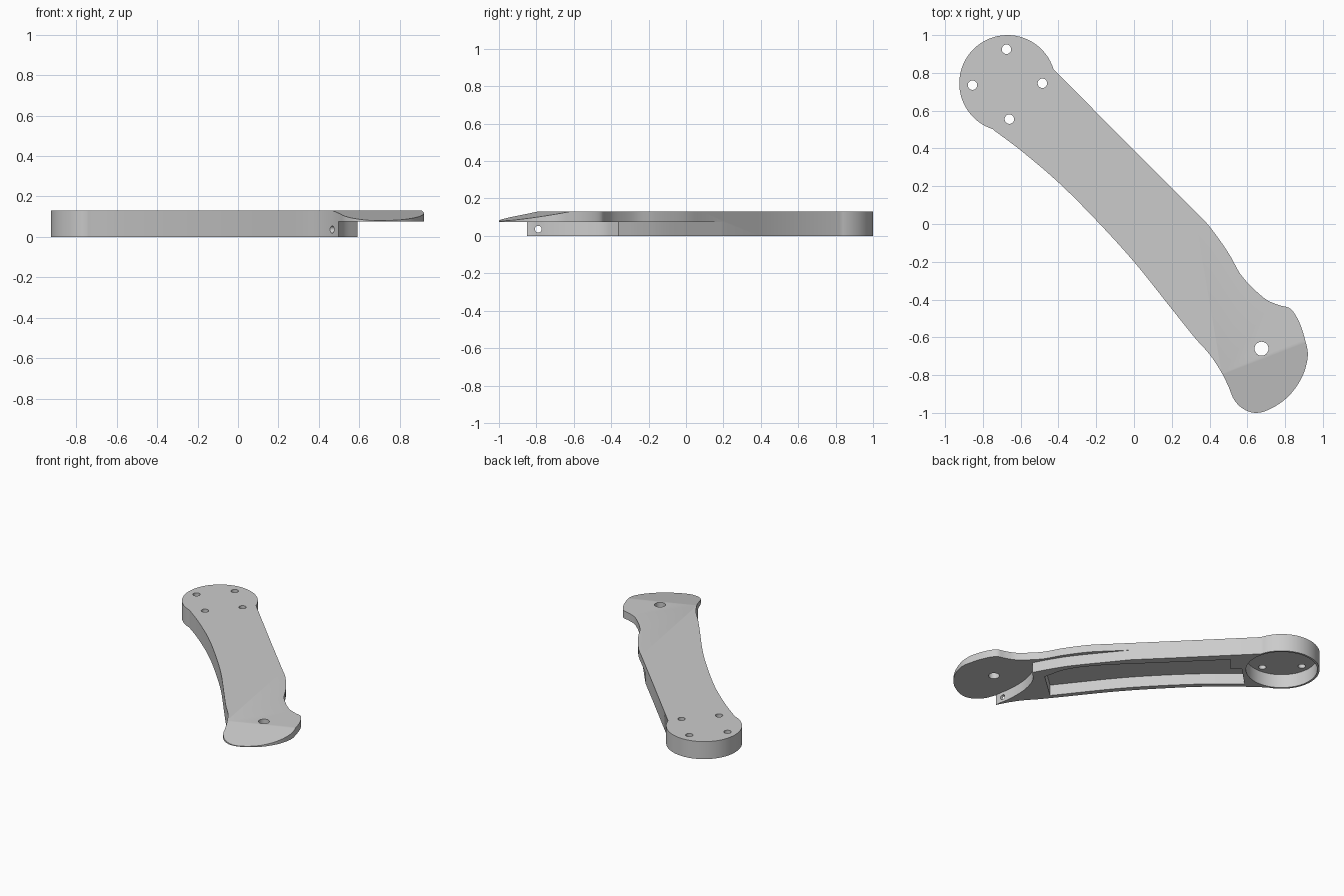
import bpy, bmesh, math
from mathutils import Vector, Matrix

if "Cube" in bpy.data.objects:
    bpy.data.objects.remove(bpy.data.objects["Cube"], do_unlink=True)

TOP, LEDGE = 0.13, 0.075

grey = bpy.data.materials.new("plain grey")
grey.use_nodes = True
colour = (0.6, 0.6, 0.6, 1)
grey.diffuse_color = colour
grey.node_tree.nodes["Principled BSDF"].inputs["Base Color"].default_value = colour


def curve(points, steps=5):
    """Smooth curve through the given points."""
    p = [Vector(q) for q in points]
    p = [2 * p[0] - p[1]] + p + [2 * p[-1] - p[-2]]
    out = []
    for a, b, c, d in zip(p, p[1:], p[2:], p[3:]):
        for i in range(steps):
            t = i / steps
            out.append(0.5 * (2 * b + (c - a) * t + (2 * a - 5 * b + 4 * c - d) * t ** 2
                              + (3 * b - a - 3 * c + d) * t ** 3))
    return out + [p[-2]]


def arc(centre, radius, start, end, n=48):
    return [Vector((centre[0] + radius * math.cos(start + (end - start) * i / n),
                    centre[1] + radius * math.sin(start + (end - start) * i / n)))
            for i in range(n + 1)]


def prism(name, outline, low, high):
    bm = bmesh.new()
    face = bm.faces.new([bm.verts.new((q[0], q[1], low)) for q in outline])
    new = bmesh.ops.extrude_face_region(bm, geom=[face])["geom"]
    bmesh.ops.translate(bm, vec=(0, 0, high - low),
                        verts=[v for v in new if isinstance(v, bmesh.types.BMVert)])
    bmesh.ops.recalc_face_normals(bm, faces=bm.faces)
    mesh = bpy.data.meshes.new(name)
    bm.to_mesh(mesh)
    bm.free()
    obj = bpy.data.objects.new(name, mesh)
    bpy.context.collection.objects.link(obj)
    return obj


def cylinder(name, centre, radius, low, high, n=32):
    return prism(name, arc(centre, radius, 0, math.tau * (n - 1) / n, n - 1), low, high)


def cut(obj, cutter):
    cutter.hide_render = True
    mod = obj.modifiers.new("cut", "BOOLEAN")
    mod.operation, mod.solver, mod.object = "DIFFERENCE", "EXACT", cutter
    bpy.context.view_layer.update()
    result = bpy.data.meshes.new_from_object(
        obj.evaluated_get(bpy.context.evaluated_depsgraph_get()))
    obj.modifiers.clear()
    obj.data = result
    bpy.data.objects.remove(cutter, do_unlink=True)


# Arm: round end, curved sides and flared pivot end
hub = (-0.67, 0.745)
round_end = arc(hub, 0.255, math.radians(17), math.radians(252))
under_side = curve([(-0.74, 0.495), (-0.6, 0.39), (-0.4, 0.22), (-0.2, 0.02), (0, -0.2),
                    (0.2, -0.45), (0.32, -0.6), (0.4, -0.69), (0.46, -0.78), (0.5, -0.86),
                    (0.53, -0.93), (0.58, -0.98), (0.65, -1), (0.73, -0.975), (0.82, -0.91),
                    (0.89, -0.81), (0.92, -0.7), (0.905, -0.61), (0.875, -0.52),
                    (0.83, -0.45), (0.77, -0.43), (0.7, -0.4), (0.62, -0.33), (0.56, -0.26),
                    (0.51, -0.17), (0.45, -0.08), (0.38, 0.01), (0.3, 0.09)])
arm = prism("arm", round_end + under_side + [Vector((0, 0.39))], 0, TOP)

# Clearance under the pivot end, with a thin step along the side
side_step = curve([(0.13, 0.275), (0.3, 0.065), (0.45, -0.125), (0.53, -0.25), (0.59, -0.36)])
hollow = curve([(0.59, -0.36), (0.52, -0.44), (0.485, -0.55), (0.477, -0.65),
                (0.483, -0.75), (0.497, -0.845), (0.47, -0.92)])
cut(arm, prism("clearance", side_step + hollow[1:] + [(0.47, -1.2), (1.2, -1.2), (1.2, 0.275)],
               -0.1, LEDGE))

# Round pocket and long channel pocket underneath
cut(arm, cylinder("round_pocket", hub, 0.24, -0.1, 0.1, 64))
channel = curve([(-0.6, 0.44), (-0.4, 0.27), (-0.18, 0.055), (0.02, -0.165), (0.3, -0.52)])
channel += curve([(0.49, -0.35), (0.44, -0.18), (0.3, 0.01), (0, 0.31), (-0.32, 0.63)])
channel += [(-0.4, 0.53), (-0.46, 0.58)]
cut(arm, prism("channel_pocket", channel, -0.1, LEDGE + 0.005))

# Four mounting holes and the pivot hole
for spot in [(-0.675, 0.925), (-0.855, 0.735), (-0.485, 0.745), (-0.66, 0.555)]:
    cut(arm, cylinder("mounting_hole", spot, 0.025, -0.1, 0.3))
cut(arm, cylinder("pivot_hole", (0.675, -0.66), 0.037, -0.1, 0.3))

# Small cross hole through the thin tab
pin = cylinder("tab_hole", (0, 0), 0.018, -0.06, 0.06)
pin.data.transform(Matrix.Translation((0.475, -0.79, 0.036)) @ Matrix.Rotation(math.pi / 2, 4, "Y"))
cut(arm, pin)

# Sloping face on the tip
slope = prism("tip_slope", [(-0.8, 0), (0.8, 0), (0.8, -0.6), (-0.8, -0.6)], 0, 0.5)
slope.data.transform(Matrix.Translation((0.69, -0.705, TOP))
                     @ Matrix.Rotation(math.atan2(0.17, 0.44), 4, "Z")
                     @ Matrix.Rotation(math.atan2(0.05, 0.27), 4, "X"))
cut(arm, slope)

arm.data.materials.clear()
arm.data.materials.append(grey)
bpy.context.view_layer.objects.active = arm
arm.select_set(True)
bpy.ops.object.shade_smooth_by_angle(angle=math.radians(30))
